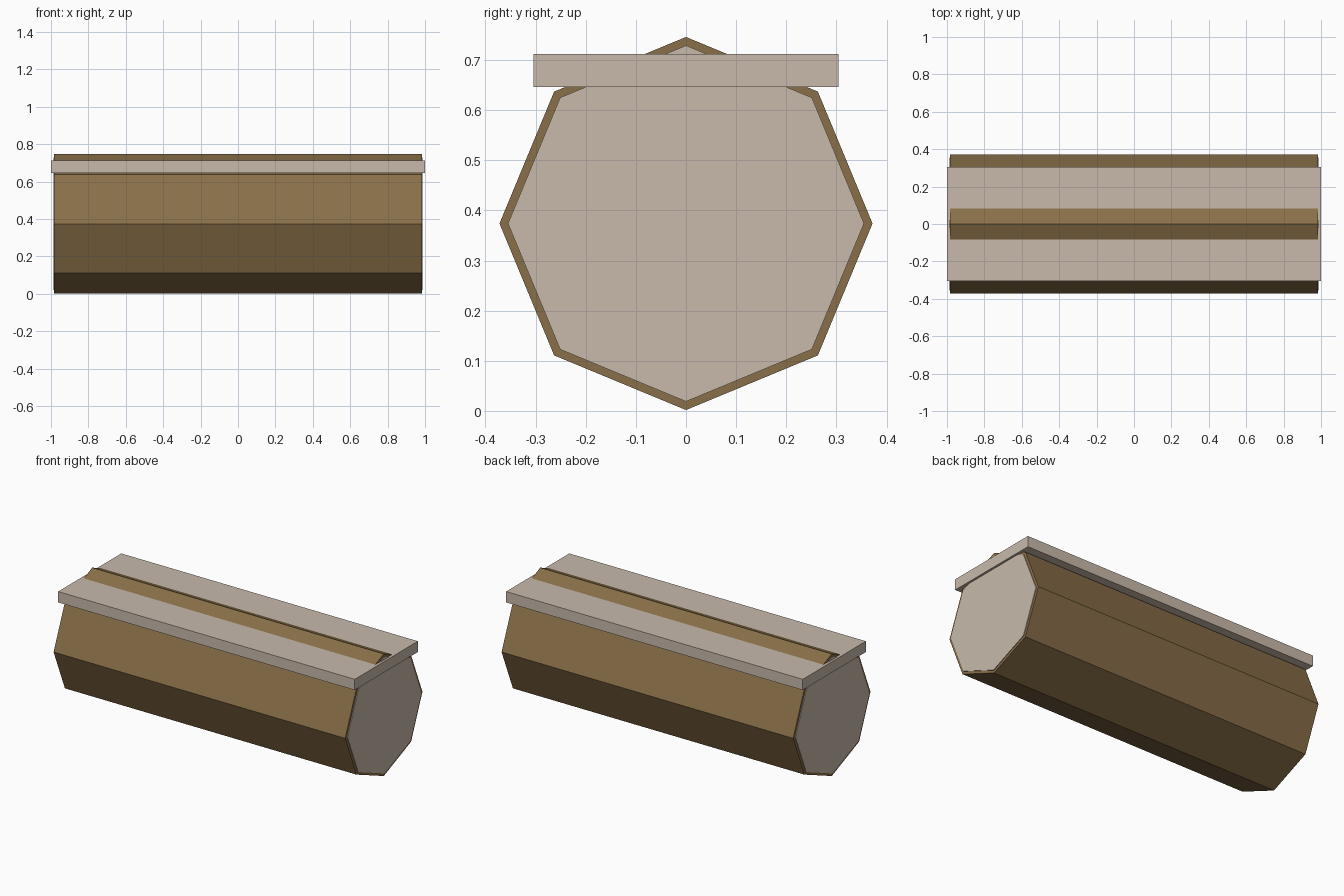
import bpy
import math

if "Cube" in bpy.data.objects:
    bpy.data.objects.remove(bpy.data.objects["Cube"])


def material(name, rgb):
    mat = bpy.data.materials.new(name)
    mat.diffuse_color = (*rgb, 1)
    mat.use_nodes = True
    mat.node_tree.nodes["Principled BSDF"].inputs["Base Color"].default_value = mat.diffuse_color
    return mat


bark = material("brown bark", (0.25, 0.16, 0.065))
wood = material("pale cut wood", (0.578, 0.491, 0.407))

CENTER_Z = 0.374


def octagon_prism(name, radius, length, x, mat):
    """Eight-sided prism lying along x, with a corner pointing up."""
    bpy.ops.mesh.primitive_cylinder_add(
        vertices=8, radius=radius, depth=length,
        location=(x, 0, CENTER_Z), rotation=(0, math.pi / 2, 0))
    obj = bpy.context.object
    obj.name = name
    obj.data.materials.append(mat)
    return obj


# Log body
octagon_prism("log", 0.372, 1.966, 0, bark)

# Pale sawn faces on both ends, slightly proud of the bark
for side, x in (("left", -0.9845), ("right", 0.9845)):
    octagon_prism(side + "_cut_face", 0.355, 0.005, x, wood)

# Flat plank set into the top of the log
bpy.ops.mesh.primitive_cube_add(size=1, location=(0, 0, 0.679))
plank = bpy.context.object
plank.name = "seat_plank"
plank.scale = (2.0, 0.608, 0.066)
plank.data.materials.append(wood)
